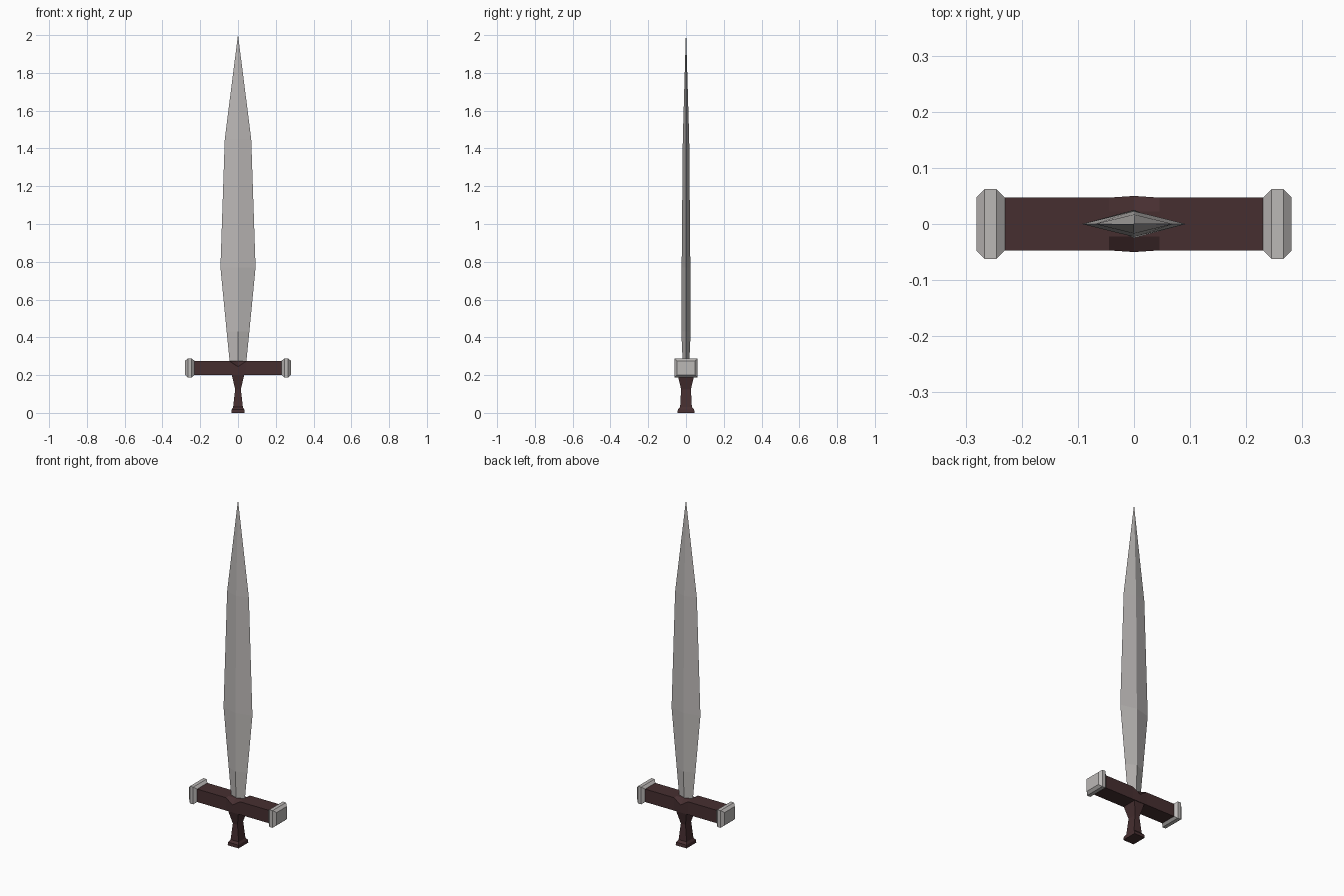
import bpy

if "Cube" in bpy.data.objects:
    bpy.data.objects.remove(bpy.data.objects["Cube"])


def material(name, rgb):
    m = bpy.data.materials.new(name)
    m.diffuse_color = (*rgb, 1)
    m.use_nodes = True
    m.node_tree.nodes["Principled BSDF"].inputs["Base Color"].default_value = m.diffuse_color
    return m


steel = material("pale steel", (0.50, 0.48, 0.47))
wood = material("dark red brown", (0.062, 0.028, 0.030))


def loft(name, rings, mat):
    """Skin a list of equal-sized point rings and close both ends."""
    n = len(rings[0])
    verts = [p for r in rings for p in r]
    faces = [(i * n + j, i * n + (j + 1) % n, (i + 1) * n + (j + 1) % n, (i + 1) * n + j)
             for i in range(len(rings) - 1) for j in range(n)]
    faces += [tuple(range(n))[::-1], tuple(range(len(verts) - n, len(verts)))]
    me = bpy.data.meshes.new(name)
    me.from_pydata(verts, [], faces)
    me.materials.append(mat)
    me.update()
    ob = bpy.data.objects.new(name, me)
    bpy.context.collection.objects.link(ob)
    return ob


# Blade: diamond section, (height, half width, half thickness)
def diamond(z, w, t):
    return [(w, 0, z), (0, t, z), (-w, 0, z), (0, -t, z)]


loft("blade", [diamond(*s) for s in (
    (0.26, 0.043, 0.017), (0.43, 0.060, 0.025), (0.77, 0.093, 0.023),
    (1.45, 0.070, 0.017), (1.995, 0.001, 0.001))], steel)


# Crossguard: box with a notch in the upper edges at the middle
def guard_ring(x, edge_y, edge_z):
    return [(x, -0.047, 0.20), (x, -edge_y, edge_z), (x, -0.022, 0.275),
            (x, 0.022, 0.275), (x, edge_y, edge_z), (x, 0.047, 0.20)][::-1]


loft("crossguard", [guard_ring(*s) for s in (
    (-0.235, 0.047, 0.275), (-0.045, 0.047, 0.275), (0, 0.050, 0.245),
    (0.045, 0.047, 0.275), (0.235, 0.047, 0.275))], wood)

# End caps: chamfered blocks
for side, label in ((-1, "left"), (1, "right")):
    rings = []
    for x, h, v in ((0.230, 0.047, 0.037), (0.245, 0.062, 0.050),
                    (0.266, 0.062, 0.050), (0.281, 0.047, 0.037)):
        ring = [(side * x, a * h, 0.238 + b * v)
                for a, b in ((-1, -1), (1, -1), (1, 1), (-1, 1))]
        rings.append(ring if side > 0 else ring[::-1])
    loft(label + "_guard_cap", rings, steel)

# Grip: waisted, flared into the guard and at the pommel
loft("grip", [[(a * w, b * d, z) for a, b in ((1, -1), (1, 1), (-1, 1), (-1, -1))]
              for z, w, d in ((0, 0.035, 0.045), (0.018, 0.033, 0.043),
                              (0.03, 0.026, 0.031), (0.125, 0.015, 0.026),
                              (0.205, 0.034, 0.045))], wood)
